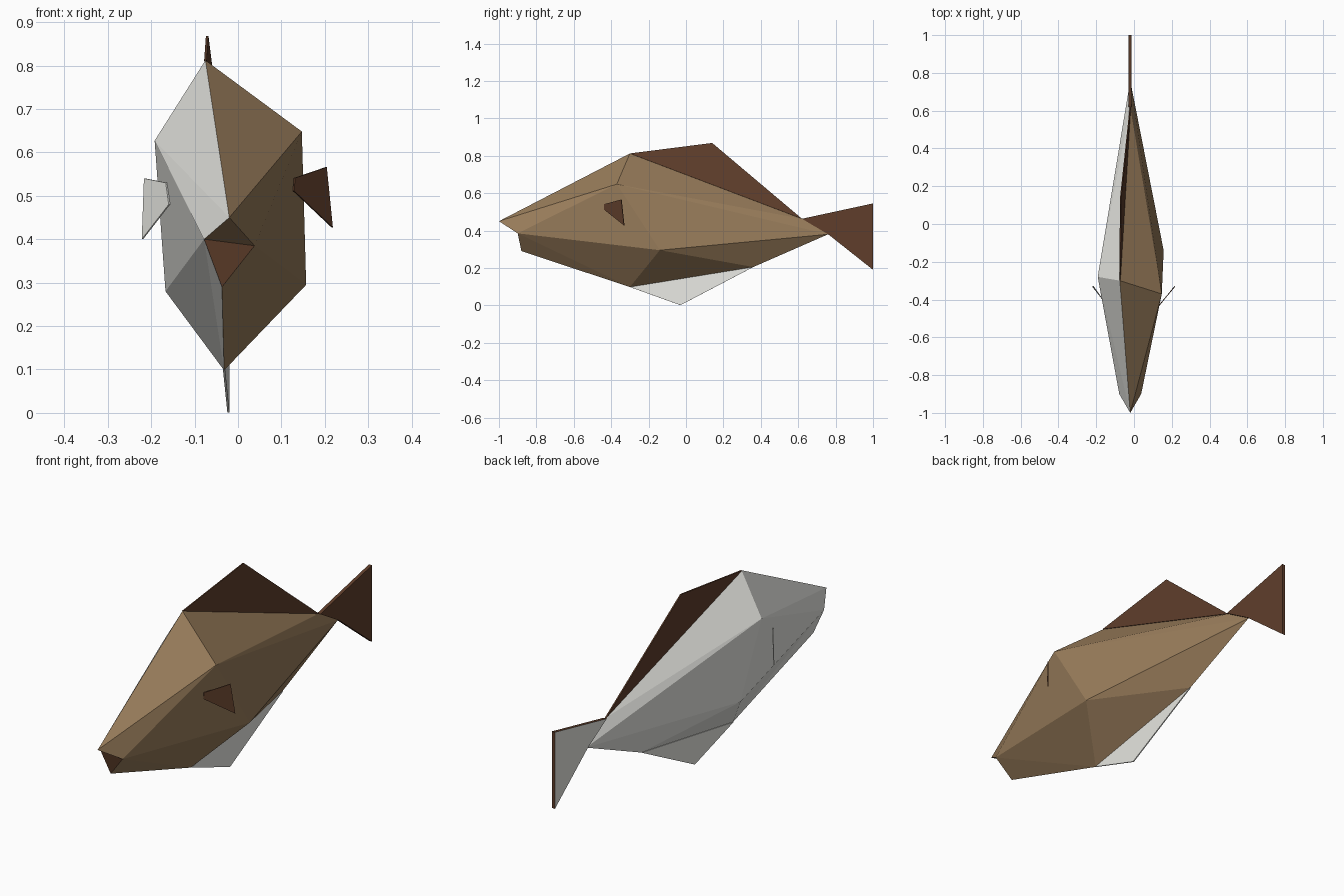
import bpy, bmesh
from mathutils import Vector

if "Cube" in bpy.data.objects:
    bpy.data.objects.remove(bpy.data.objects["Cube"])


def material(name, rgb):
    m = bpy.data.materials.new(name)
    m.diffuse_color = (*rgb, 1)
    m.use_nodes = True
    m.node_tree.nodes["Principled BSDF"].inputs["Base Color"].default_value = m.diffuse_color
    return m


BROWN = material("brown back side", (0.32, 0.205, 0.105))
DARK = material("dark brown fins", (0.115, 0.048, 0.024))
PALE = material("pale blind side", (0.80, 0.80, 0.76))


def make_object(name, bm, mats):
    me = bpy.data.meshes.new(name)
    bm.to_mesh(me)
    bm.free()
    for m in mats:
        me.materials.append(m)
    ob = bpy.data.objects.new(name, me)
    bpy.context.collection.objects.link(ob)
    return ob


# Key points on the middle line of the body
nose, top, rump = (-.02, -1, .45), (-.075, -.30, .812), (-.02, .62, .463)
tail_root, vent = (-.02, .76, .38), (-.022, .36, .205)
belly, chin = (-.032, -.30, .098), (-.037, -.88, .29)
# Key points of each flank: upper, lower, mouth corner
right = ((.147, -.37, .648), (.157, -.14, .295), (.038, -.90, .385))
left = ((-.192, -.28, .627), (-.167, -.16, .28), (-.078, -.90, .40))

# Body: the same face pattern on each side, brown on the right, pale on the left
bm = bmesh.new()
cache = {}


def face(points, mat):
    vs = [cache.setdefault(p, None) or cache.update({p: bm.verts.new(p)}) or cache[p]
          for p in points]
    bm.faces.new(vs).material_index = mat


for mat, (upper, lower, mouth) in enumerate((right, left)):
    for tri in ((nose, top, upper), (top, rump, upper), (rump, tail_root, upper),
                (upper, tail_root, lower), (nose, upper, mouth), (upper, lower, mouth),
                (lower, tail_root, vent), (lower, vent, belly),
                (mouth, lower, belly), (mouth, belly, chin)):
        face(tri, mat)
# Lip and mouth
face((nose, right[2], left[2]), 0)
face((chin, right[2], left[2]), 2)
bmesh.ops.recalc_face_normals(bm, faces=bm.faces)
make_object("body", bm, (BROWN, PALE, DARK))


# Fins: flat outlines given a little thickness, left faces may differ in colour
def fin(name, points, thick, right_mat, left_mat):
    b = bmesh.new()
    pts = [Vector(p) for p in points]
    n = (pts[1] - pts[0]).cross(pts[2] - pts[0]).normalized() * (thick / 2)
    a = [b.verts.new(p + n) for p in pts]
    c = [b.verts.new(p - n) for p in pts]
    b.faces.new(a)
    b.faces.new(c[::-1])
    for i in range(len(a)):
        j = (i + 1) % len(a)
        b.faces.new((a[i], c[i], c[j], a[j]))
    bmesh.ops.recalc_face_normals(b, faces=b.faces)
    for f in b.faces:
        f.material_index = int(f.normal.x < -.5)
    make_object(name, b, (right_mat, left_mat))


fin("dorsal_fin", (top, (-.071, .14, .868), rump), .006, DARK, DARK)
fin("tail_fin", (rump, (-.02, 1, .545), (-.02, 1, .19), tail_root), .016, DARK, PALE)
fin("belly_fin", (belly, vent, (-.022, -.03, .001)), .005, PALE, PALE)
fin("right_side_fin", ((.13, -.436, .541), (.203, -.345, .566),
                       (.217, -.33, .427), (.128, -.436, .511)), .004, DARK, DARK)
fin("left_side_fin", ((-.215, -.33, .54), (-.165, -.40, .53),
                      (-.158, -.41, .48), (-.22, -.33, .40)), .004, PALE, PALE)
